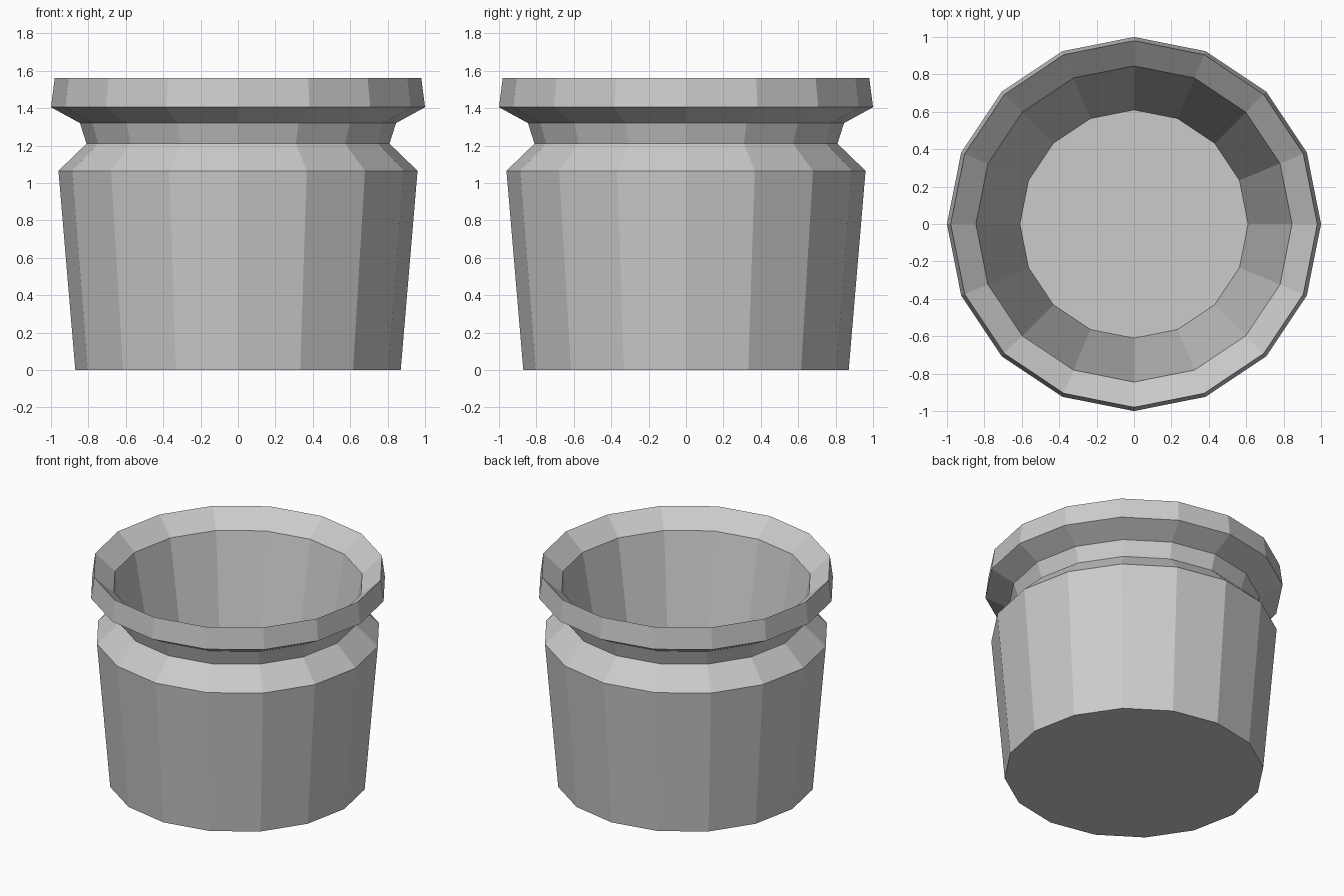
import bpy, bmesh
from math import cos, sin, tau

if "Cube" in bpy.data.objects:
    bpy.data.objects.remove(bpy.data.objects["Cube"])

SIDES = 16

# Profile (radius, height): outside from base to rim, then inside down to floor
profile = [
    (0.87, 0.0), (0.96, 1.065), (0.81, 1.21), (0.845, 1.32),
    (1.0, 1.405), (0.98, 1.56),
    (0.845, 1.44), (0.61, 0.2),
]


def lathe(name, points):
    bm = bmesh.new()
    rings = [[bm.verts.new((r * cos(tau * i / SIDES), r * sin(tau * i / SIDES), z))
              for i in range(SIDES)] for r, z in points]
    for lower, upper in zip(rings, rings[1:]):
        for i in range(SIDES):
            j = (i + 1) % SIDES
            bm.faces.new((lower[i], lower[j], upper[j], upper[i]))
    # Base underside and inner floor
    bm.faces.new(rings[0][::-1])
    bm.faces.new(rings[-1])
    bmesh.ops.recalc_face_normals(bm, faces=bm.faces)
    mesh = bpy.data.meshes.new(name)
    bm.to_mesh(mesh)
    bm.free()
    obj = bpy.data.objects.new(name, mesh)
    bpy.context.collection.objects.link(obj)
    return obj


# Hollow pot with necked collar and flared rim
lathe("pot", profile)
